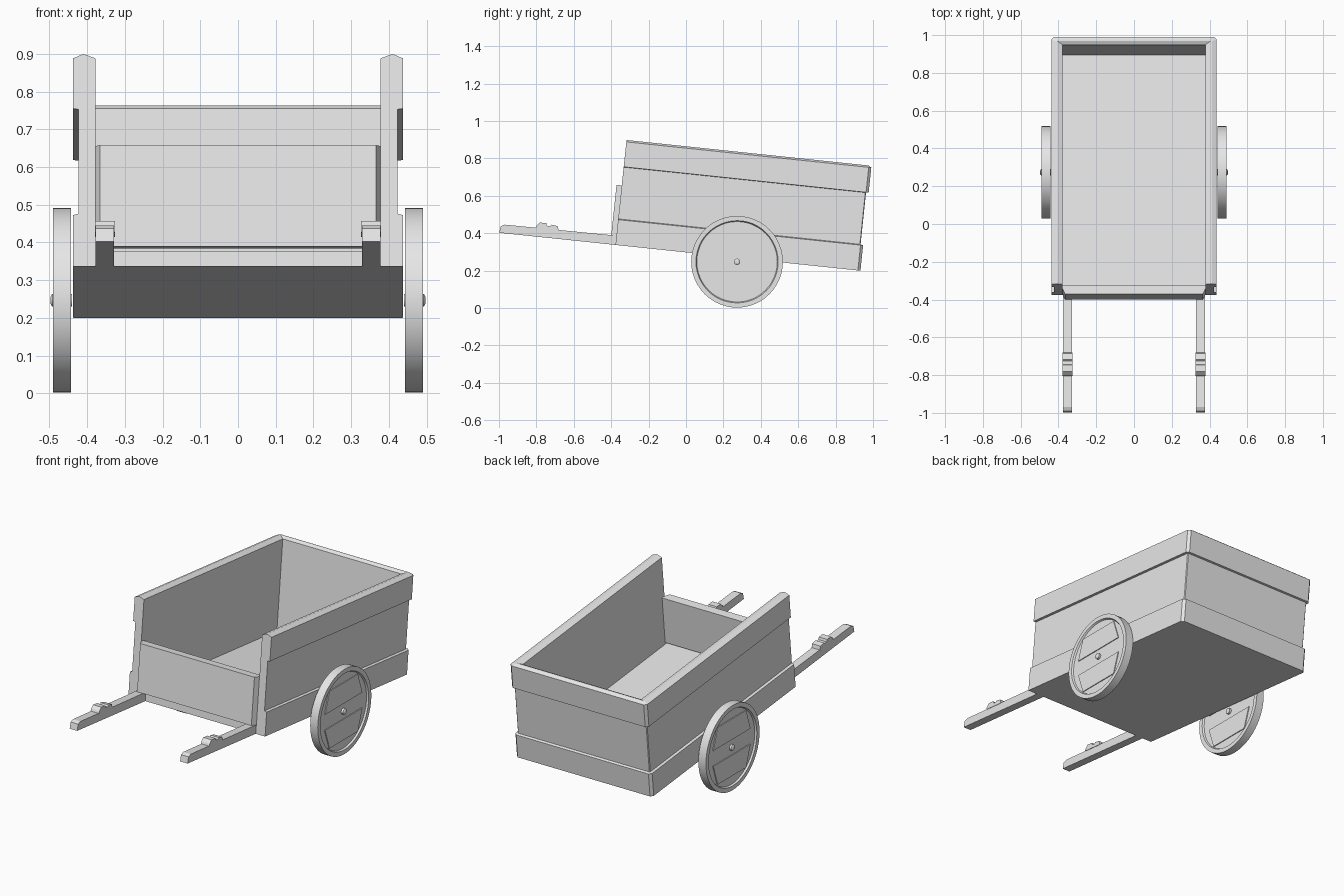
import bpy, bmesh, math
from mathutils import Matrix, Vector

cube = bpy.data.objects.get("Cube")
if cube:
    bpy.data.objects.remove(cube)

grey = bpy.data.materials.new("plain_grey")
grey.use_nodes = True
grey.diffuse_color = (0.8, 0.8, 0.8, 1)
grey.node_tree.nodes["Principled BSDF"].inputs["Base Color"].default_value = (0.8, 0.8, 0.8, 1)

# The cart body is built level, then tipped backwards about its front bottom edge
TILT = Matrix.Translation((0, -0.377, 0.337)) @ Matrix.Rotation(math.radians(-6), 4, 'X')


def finish(name, bm, matrix=Matrix()):
    bmesh.ops.recalc_face_normals(bm, faces=bm.faces)
    mesh = bpy.data.meshes.new(name)
    bm.to_mesh(mesh)
    bm.free()
    mesh.materials.append(grey)
    obj = bpy.data.objects.new(name, mesh)
    bpy.context.collection.objects.link(obj)
    obj.matrix_world = matrix
    return obj


def loft(name, rings, matrix=Matrix()):
    """Bridge rings of points and cap both ends."""
    bm = bmesh.new()
    loops = [[bm.verts.new(p) for p in ring] for ring in rings]
    for a, b in zip(loops, loops[1:]):
        for i in range(len(a)):
            j = (i + 1) % len(a)
            bm.faces.new((a[i], a[j], b[j], b[i]))
    bm.faces.new(loops[0])
    bm.faces.new(loops[-1])
    return finish(name, bm, matrix)


def side_prism(name, pts, x0, x1, matrix=TILT):
    """Extrude a side outline of (y, z) points across x."""
    return loft(name, [[(x, y, z) for y, z in pts] for x in (x0, x1)], matrix)


def plan_prism(name, pts, z0, z1):
    return loft(name, [[(x, y, z) for x, y in pts] for z in (z0, z1)], TILT)


# Three walls in one U shape, with protruding bands at the foot and the rim
def u_ring(z, outer, rear, cut, inner=0.378, rear_in=1.275):
    half = [(outer, 0), (outer, rear - cut), (outer - cut, rear)]
    inside = [(-inner, 0), (-inner, rear_in), (inner, rear_in), (inner, 0)]
    ring = half + [(-x, y) for x, y in reversed(half)] + inside
    return [(x, y, z) for x, y in ring]


band = (0.437, 1.317, 0.014)
core = (0.423, 1.303, 0.004)
loft("tub_walls", [
    u_ring(0, *band), u_ring(0.136, *band), u_ring(0.14, *core),
    u_ring(0.418, *core), u_ring(0.42, *band), u_ring(0.554, *band),
    u_ring(0.564, 0.413, 1.302, 0.01, 0.405, 1.293),
], TILT)

# Floor and low front board
plan_prism("floor", [(-0.378, 0), (0.378, 0), (0.378, 1.275), (-0.378, 1.275)], 0, 0.04)
plan_prism("front_board", [(-0.365, -0.028), (0.365, -0.028), (0.378, 0), (0.378, 0.022),
                           (-0.378, 0.022), (-0.378, 0)], 0.05, 0.32)

# Shafts with a stepped grip block
shaft = [(0, 0), (0, 0.05), (-0.6, 0.046), (-0.62, 0.036), (-0.625, 0)]
grip = [(-0.31, 0.045), (-0.318, 0.068), (-0.35, 0.072), (-0.358, 0.064), (-0.375, 0.064),
        (-0.38, 0.077), (-0.415, 0.077), (-0.43, 0.06), (-0.435, 0.045)]
# Wheel cross-section as (x offset, radius), and plank outline as (y, z) from the hub
rim = [(-0.014, 0.215), (-0.024, 0.22), (-0.024, 0.245),
       (0.024, 0.245), (0.024, 0.22), (0.014, 0.215)]
hub = [(-0.026, 0.017), (0.026, 0.017), (0.031, 0.009)]
plank = [(-0.17, 0.045), (0.17, 0.045), (0.13, 0.165), (-0.13, 0.165)]


def lathe(name, profile, matrix, sides):
    rings = [[(x, r * math.cos(math.tau * i / sides), r * math.sin(math.tau * i / sides))
              for i in range(sides)] for x, r in profile]
    obj = loft(name, rings, matrix)
    bpy.ops.object.select_all(action='DESELECT')
    obj.select_set(True)
    bpy.context.view_layer.objects.active = obj
    bpy.ops.object.shade_smooth_by_angle(angle=math.radians(30))


for side, s in (("left", 1), ("right", -1)):
    side_prism(side + "_shaft", shaft, s * 0.329, s * 0.377)
    side_prism(side + "_shaft_grip", grip, s * 0.326, s * 0.379)

    place = Matrix.Translation((s * 0.466, 0.273, 0.247)) @ Matrix.Diagonal((s, 1, 1, 1))
    lathe(side + "_wheel", rim, place, 48)
    lathe(side + "_hub", hub, place, 16)
    for label, up in (("upper", 1), ("lower", -1)):
        side_prism(f"{side}_wheel_{label}_plank", [(y, up * z) for y, z in plank],
                   -0.019, 0.019, place)
